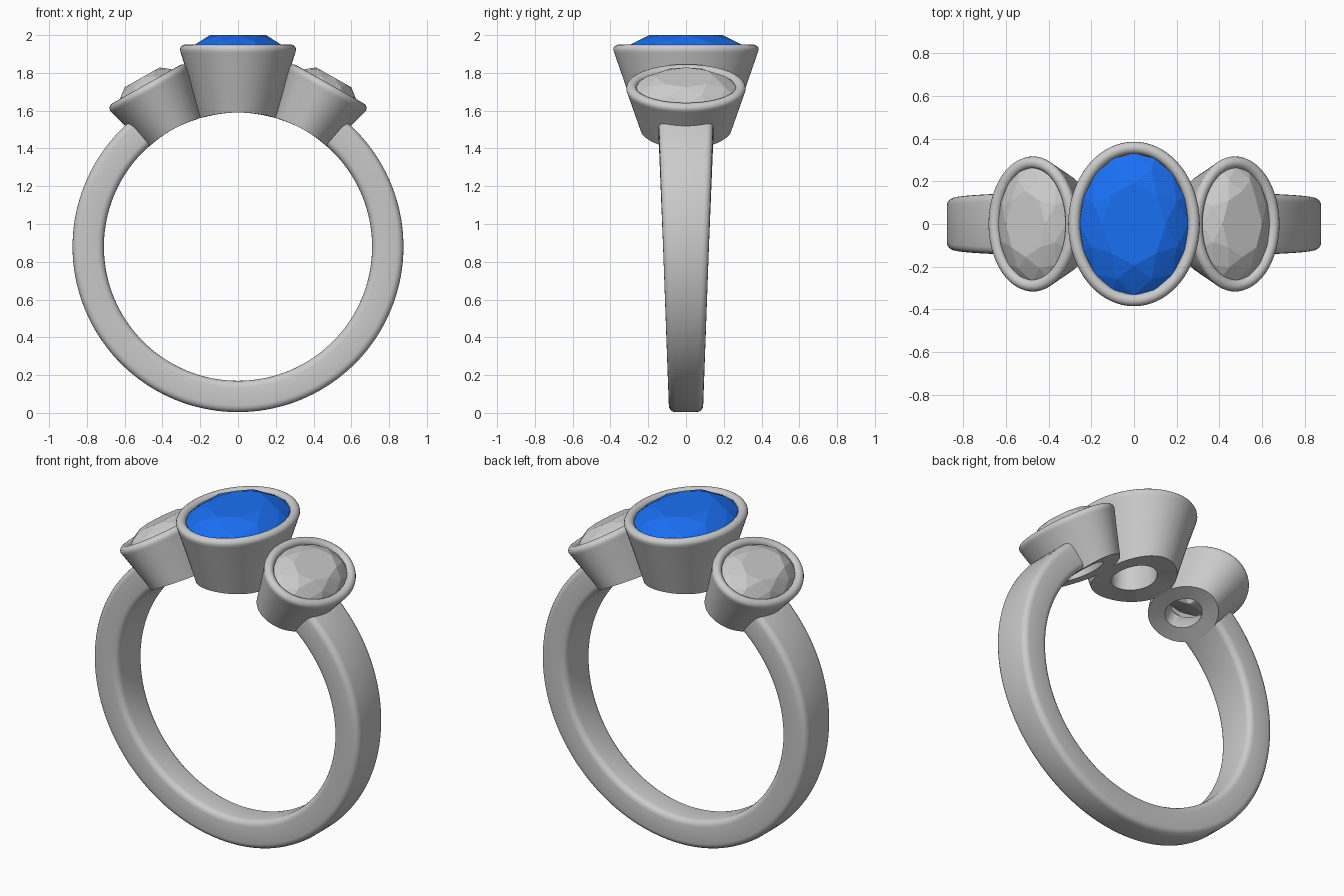
import bpy, bmesh, math
from mathutils import Matrix, Vector

if "Cube" in bpy.data.objects:
    bpy.data.objects.remove(bpy.data.objects["Cube"])

CZ, R_IN, R_OUT = 0.88, 0.71, 0.876   # ring centre height and radii


def finish(name, bm, matrix=None, smooth=None, mat=None):
    bmesh.ops.recalc_face_normals(bm, faces=bm.faces)
    me = bpy.data.meshes.new(name)
    bm.to_mesh(me)
    bm.free()
    ob = bpy.data.objects.new(name, me)
    bpy.context.collection.objects.link(ob)
    if matrix:
        ob.matrix_world = matrix
    if mat:
        me.materials.append(mat)
    if smooth:
        bpy.ops.object.select_all(action='DESELECT')
        ob.select_set(True)
        bpy.context.view_layer.objects.active = ob
        bpy.ops.object.shade_smooth_by_angle(angle=math.radians(smooth))
    return ob


def bridge(bm, a, b):
    n = len(a)
    for i in range(n):
        bm.faces.new((a[i], a[(i + 1) % n], b[(i + 1) % n], b[i]))


def section(r_in, r_out, half):
    """Rounded rectangle in (radius, y): one band cross-section."""
    pts, c = [], 0.035
    for k, (sr, sy) in enumerate([(1, 1), (0, 1), (0, -1), (1, -1)]):
        cr = r_out - c if sr else r_in + c
        cy = sy * (half - c)
        for j in range(5):
            t = math.radians(90 * k + 22.5 * j)
            pts.append((cr + c * math.cos(t), cy + c * math.sin(t)))
    return pts


# tapered band, open at the top where the settings sit
def make_band():
    bm, rings, n = bmesh.new(), [], 112
    for i in range(n + 1):
        a = math.radians(41 + (360 - 82) * i / n)
        half = 0.088 + 0.038 * (CZ + 0.8 * math.cos(a))
        rings.append([bm.verts.new((r * math.sin(a), y, CZ + r * math.cos(a)))
                      for r, y in section(R_IN, R_OUT, half)])
    for a, b in zip(rings, rings[1:]):
        bridge(bm, a, b)
    bm.faces.new(rings[0])
    bm.faces.new(rings[-1])
    finish("band", bm, smooth=40)


# oval bezel cup; local origin is the ring centre, bottom follows the finger hole
def make_bezel(name, m, top, rim, base, seat, hole):
    w, n = 0.028, 72
    mid = (rim[0] - w, rim[1] - w)
    prof = [(hole[0], hole[1], None), (base[0], base[1], None)]
    for f in (0.08, 0.5, 0.95):
        h = R_IN + f * (top - w - R_IN)
        prof.append((base[0] + f * (rim[0] - base[0]), base[1] + f * (rim[1] - base[1]), h))
    # the lowest wall loop is blended with the curved base
    prof.pop(2)
    for j in range(9):
        t = math.radians(180 * j / 8)
        prof.append((mid[0] + w * math.cos(t), mid[1] + w * math.sin(t + math.pi / 2),
                     top - w + w * math.sin(t)))
    # inner side: seat under the gem, then a funnel to the open hole
    prof += [(seat[0], seat[1], top - 0.05), (hole[0], hole[1], top - 0.19)]
    bm, rings = bmesh.new(), []
    for rx, ry, h in prof:
        ring = []
        for i in range(n):
            t = 2 * math.pi * i / n
            x, y = rx * math.cos(t), ry * math.sin(t)
            z = math.sqrt(R_IN ** 2 - x * x) if h is None else h
            ring.append(bm.verts.new((x, y, z)))
        rings.append(ring)
    for a, b in zip(rings, rings[1:] + rings[:1]):
        bridge(bm, a, b)
    finish(name, bm, m, smooth=40)


# faceted oval gem as a convex hull of staggered rings
def make_gem(name, m, rx, ry, girdle, table, culet, mat=None):
    bm = bmesh.new()
    c, p = table - girdle, girdle - culet
    layers = [(8, 0.58, table, 0), (8, 0.84, girdle + 0.55 * c, 0.5),
              (16, 1.0, girdle, 0), (16, 1.0, girdle - 0.01, 0),
              (8, 0.5, girdle - 0.56 * p, 0.5)]
    for k, s, h, off in layers:
        for i in range(k):
            t = 2 * math.pi * (i + off) / k
            bm.verts.new((rx * s * math.cos(t), ry * s * math.sin(t), h))
    bm.verts.new((0, 0, culet))
    bmesh.ops.convex_hull(bm, input=bm.verts)
    bmesh.ops.dissolve_limit(bm, angle_limit=0.01, verts=bm.verts, edges=bm.edges)
    finish(name, bm, m, mat=mat)


blue = bpy.data.materials.new("blue_gem")
blue.diffuse_color = (0.01, 0.16, 0.9, 1)
blue.use_nodes = True
blue.node_tree.nodes["Principled BSDF"].inputs["Base Color"].default_value = blue.diffuse_color

make_band()

# centre setting
up = Matrix.Translation((0, 0, CZ))
make_bezel("center_bezel", up, 1.07, (0.308, 0.385), (0.205, 0.27), (0.25, 0.325), (0.11, 0.145))
make_gem("center_gem", up, 0.256, 0.333, 1.05, 1.12, 0.83, blue)

# two tilted side settings
for side, s in (("left", -1), ("right", 1)):
    m = up @ Matrix.Rotation(s * math.radians(29.5), 4, 'Y')
    make_bezel(side + "_bezel", m, 0.988, (0.235, 0.316), (0.168, 0.24), (0.177, 0.258), (0.085, 0.13))
    make_gem(side + "_gem", m, 0.183, 0.266, 0.968, 1.03, 0.79)
